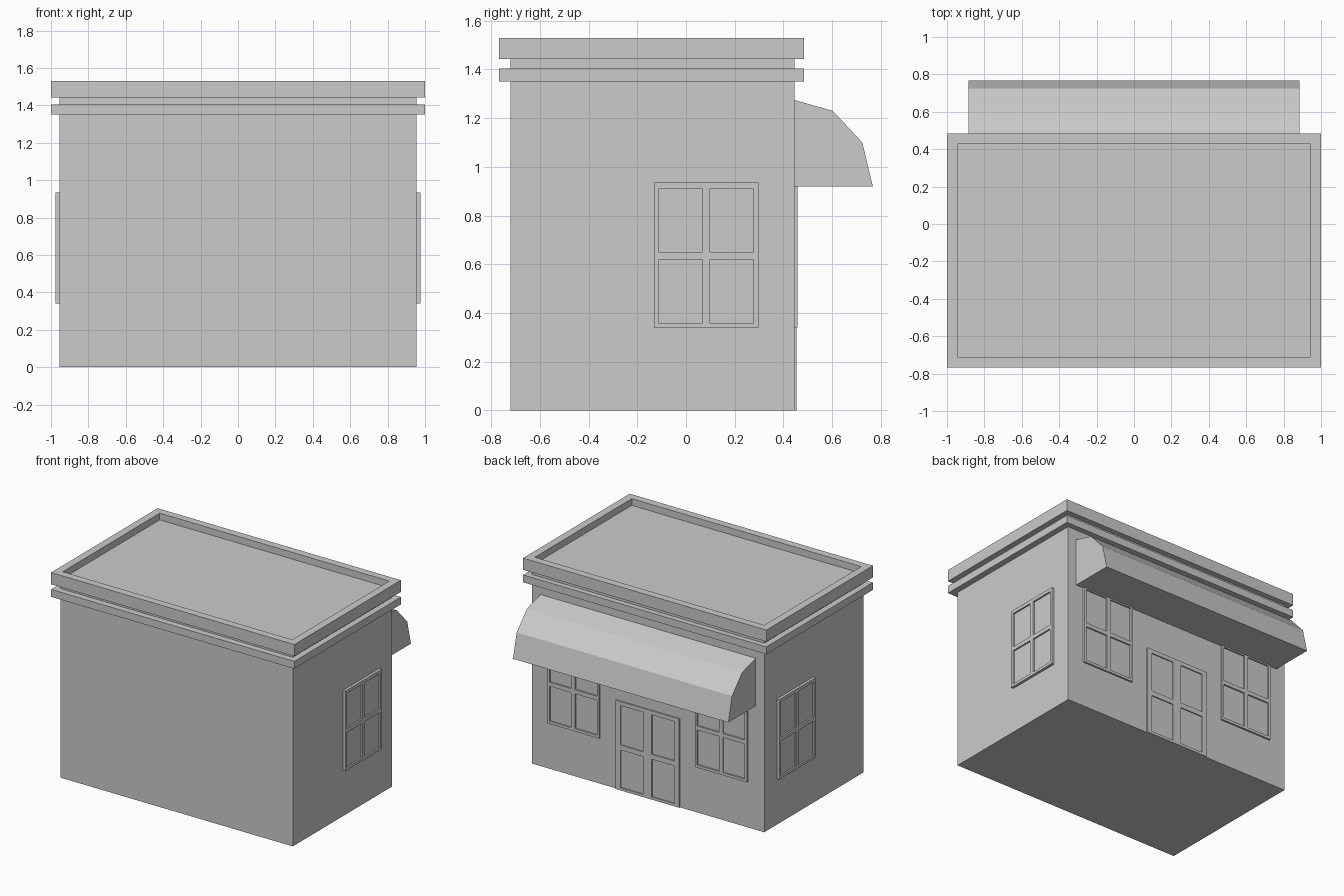
import bpy, bmesh
from math import radians
from mathutils import Vector

if "Cube" in bpy.data.objects:
    bpy.data.objects.remove(bpy.data.objects["Cube"])


def finish(name, bm, loc=(0, 0, 0), rot=0):
    bmesh.ops.recalc_face_normals(bm, faces=bm.faces[:])
    mesh = bpy.data.meshes.new(name)
    bm.to_mesh(mesh)
    bm.free()
    ob = bpy.data.objects.new(name, mesh)
    ob.location = loc
    ob.rotation_euler.z = radians(rot)
    bpy.context.collection.objects.link(ob)
    return ob


def box_bm(lo, hi):
    lo, hi = Vector(lo), Vector(hi)
    bm = bmesh.new()
    bmesh.ops.create_cube(bm, size=1)
    for v in bm.verts:
        v.co = (lo + hi) / 2 + v.co * (hi - lo)
    return bm


def push_faces(bm, faces, vec):
    """Extrude faces along vec, leaving no cap at the old place."""
    geom = bmesh.ops.extrude_face_region(bm, geom=faces)["geom"]
    verts = [g for g in geom if isinstance(g, bmesh.types.BMVert)]
    bmesh.ops.translate(bm, verts=verts, vec=vec)
    old = [f for f in faces if f.is_valid]
    bmesh.ops.delete(bm, geom=old, context='FACES_ONLY')


def paned_panel(name, loc, rot, us, vs, depth, recess):
    """Panel facing local -y; the odd cells of the us x vs grid are sunken panes."""
    bm = bmesh.new()
    grid = [[bm.verts.new((u, -depth, v)) for v in vs] for u in us]
    panes = []
    for i in range(len(us) - 1):
        for j in range(len(vs) - 1):
            f = bm.faces.new((grid[i][j], grid[i + 1][j], grid[i + 1][j + 1], grid[i][j + 1]))
            if i % 2 and j % 2:
                panes.append(f)
    rim = [e for e in bm.edges if e.is_boundary]
    geom = bmesh.ops.extrude_edge_only(bm, edges=rim)["geom"]
    for g in geom:
        if isinstance(g, bmesh.types.BMVert):
            g.co.y = 0.01          # back edge sits just inside the wall
    push_faces(bm, panes, (0, recess, 0))
    bmesh.ops.holes_fill(bm, edges=[e for e in bm.edges if e.is_boundary], sides=0)
    return finish(name, bm, loc, rot)


# Walls and lower cornice band
finish("walls", box_bm((-0.955, -0.72, 0), (0.955, 0.445, 1.46)))
finish("cornice_band", box_bm((-1, -0.767, 1.35), (1, 0.485, 1.405)))

# Flat roof with a raised parapet rim
bm = box_bm((-1, -0.767, 1.443), (1, 0.485, 1.53))
top = max(bm.faces, key=lambda f: f.calc_center_median().z)
bmesh.ops.inset_region(bm, faces=[top], thickness=0.08)
push_faces(bm, [top], (0, 0, -0.05))
finish("roof_parapet", bm)

# Faceted awning over the shop side
profile = [(0.44, 0.92), (0.767, 0.92), (0.724, 1.10), (0.603, 1.23), (0.44, 1.276)]
bm = bmesh.new()
end = bm.faces.new([bm.verts.new((-0.885, y, z)) for y, z in profile])
geom = bmesh.ops.extrude_face_region(bm, geom=[end], use_keep_orig=True)["geom"]
bmesh.ops.translate(bm, verts=[g for g in geom if isinstance(g, bmesh.types.BMVert)],
                    vec=(1.77, 0, 0))
finish("awning", bm)

# Windows: two on the shop side, one on each end wall
win_u = [-0.214, -0.195, -0.015, 0.015, 0.195, 0.214]
win_v = [0.34, 0.36, 0.62, 0.65, 0.91, 0.935]
for side, tag in ((1, "right"), (-1, "left")):
    paned_panel("end_window_" + tag, (side * 0.955, 0.083, 0), side * 90,
                win_u, win_v, 0.02, 0.012)
    paned_panel("shop_window_" + tag, (side * 0.608, 0.445, 0), 180,
                win_u, win_v, 0.013, 0.011)

# Double door
paned_panel("door", (0, 0.445, 0), 180,
            [-0.262, -0.222, -0.035, 0.035, 0.222, 0.262],
            [0, 0.02, 0.30, 0.337, 0.63, 0.66], 0.009, 0.008)
